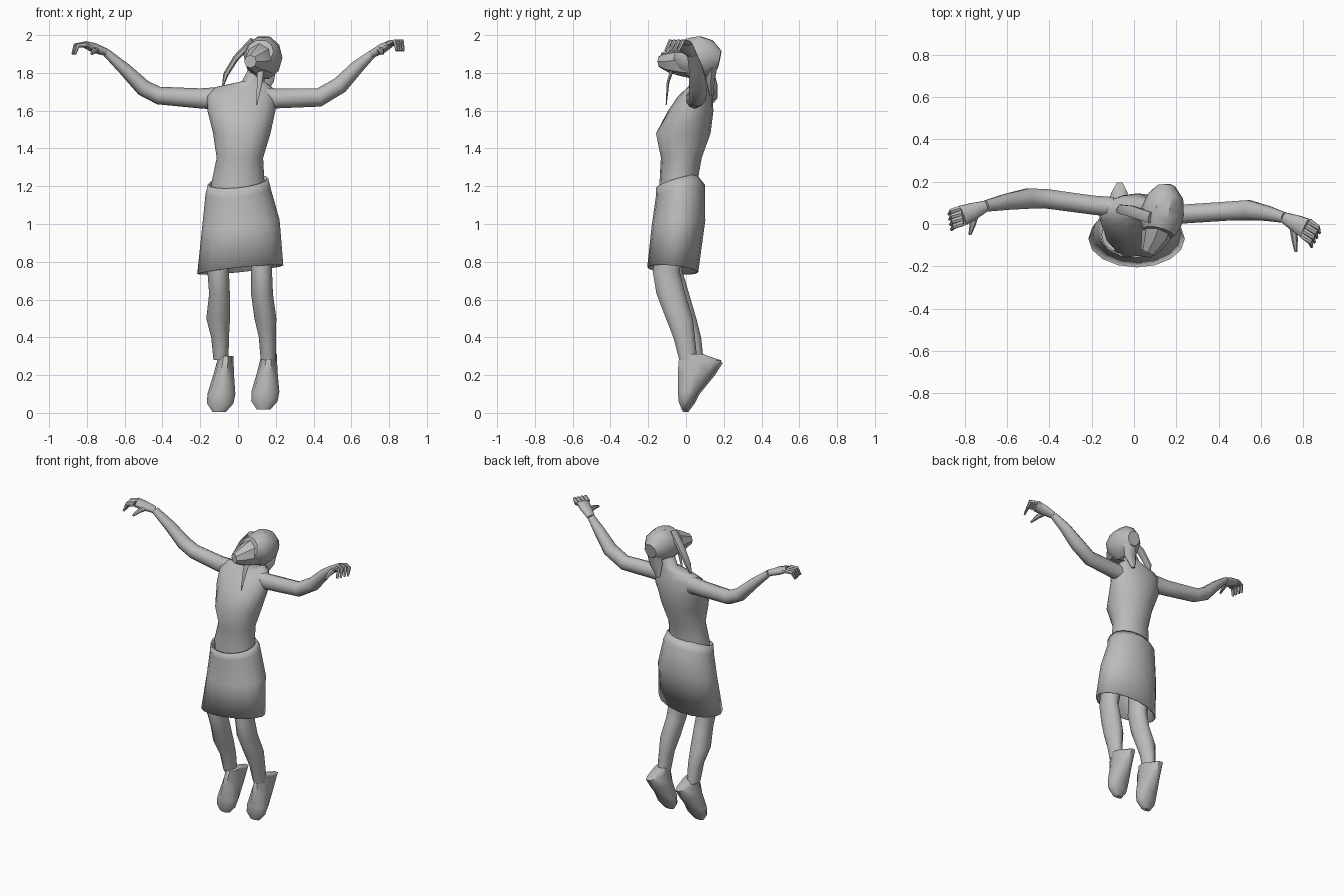
import bpy
import bmesh
from math import sin, cos, pi, radians
from mathutils import Vector

default_cube = bpy.data.objects.get("Cube")
if default_cube:
    bpy.data.objects.remove(default_cube, do_unlink=True)

# One plain grey for the whole figure
grey = bpy.data.materials.new("plain grey")
grey.use_nodes = True
grey.diffuse_color = (.5, .5, .5, 1)
grey.node_tree.nodes["Principled BSDF"].inputs["Base Color"].default_value = grey.diffuse_color

FORWARD = Vector((0, 1, 0))
UP = Vector((0, 0, 1))


def loft(name, rings, sides=10, level=False, reference=FORWARD, caps=True, adjust=None, angle=50):
    """Skin elliptical rings (x, y, z, radius, radius) along their path."""
    mesh_builder = bmesh.new()
    centres = [Vector(ring[:3]) for ring in rings]
    loops = []
    for index, ring in enumerate(rings):
        following = centres[min(index + 1, len(rings) - 1)]
        previous = centres[max(index - 1, 0)]
        tangent = UP if level else (following - previous).normalized()
        across = reference.cross(tangent).normalized()
        outward = tangent.cross(across)
        loop = []
        for step in range(sides):
            turn = 2 * pi * step / sides
            point = centres[index] + across * ring[3] * cos(turn) + outward * ring[4] * sin(turn)
            if adjust:
                point = adjust(point)
            loop.append(mesh_builder.verts.new(point))
        loops.append(loop)
    for lower, upper in zip(loops, loops[1:]):
        for step in range(sides):
            after = (step + 1) % sides
            mesh_builder.faces.new((lower[step], lower[after], upper[after], upper[step]))
    if caps:
        mesh_builder.faces.new(loops[0][::-1])
        mesh_builder.faces.new(loops[-1])
    bmesh.ops.recalc_face_normals(mesh_builder, faces=mesh_builder.faces[:])
    mesh = bpy.data.meshes.new(name)
    mesh_builder.to_mesh(mesh)
    mesh_builder.free()
    mesh.materials.append(grey)
    part = bpy.data.objects.new(name, mesh)
    bpy.context.collection.objects.link(part)
    bpy.ops.object.select_all(action="DESELECT")
    part.select_set(True)
    bpy.context.view_layer.objects.active = part
    bpy.ops.object.shade_smooth_by_angle(angle=radians(angle))
    return part


# Torso and neck, with a soft hollow in the middle of the chest
def hollow_chest(point):
    if abs(point.x - .02) < .02 and point.y < 0 and 1.4 < point.z < 1.55:
        point.y += .02
    return point


loft("torso", [
    (0, -.04, 1.12, .14, .1),
    (0, -.04, 1.22, .14, .1),
    (.01, -.025, 1.35, .123, .108),
    (.02, -.02, 1.48, .152, .15),
    (.018, .025, 1.6, .18, .12),
    (.018, .05, 1.68, .182, .09),
    (.03, .07, 1.725, .15, .06),
    (.08, .075, 1.755, .06, .05),
    (.11, .06, 1.84, .045, .045),
], sides=16, level=True, adjust=hollow_chest)


# Skirt with a slanted waistband and hem, open below
def slant(point):
    tilt = .85 * point.z - .74
    point.z += (point.y + .05) * tilt + .1 * point.x
    return point


skirt = loft("skirt", [
    (0, -.05, 1.225, .16, .11),
    (0, -.03, 1.17, .172, .13),
    (.015, -.04, 1, .205, .142),
    (.012, -.07, .755, .228, .135),
], sides=16, level=True, caps=False, adjust=slant)
shell = skirt.modifiers.new("cloth thickness", "SOLIDIFY")
shell.thickness = .008
shell.offset = -1

# Legs, bent slightly back at the knee
loft("right_leg", [
    (-.1, -.05, 1.05, .075, .08),
    (-.105, -.09, .75, .057, .075),
    (-.098, -.055, .63, .055, .075),
    (-.105, -.01, .5, .063, .068),
    (-.095, .025, .4, .047, .058),
    (-.09, .045, .28, .04, .05),
], level=True)
loft("left_leg", [
    (.12, -.05, 1.05, .075, .08),
    (.125, -.105, .75, .055, .075),
    (.127, -.08, .63, .058, .08),
    (.145, -.035, .5, .058, .075),
    (.155, -.01, .4, .045, .06),
    (.16, .012, .28, .04, .05),
], level=True)


# Feet point down, heels raised behind
def foot(name, toe_x, lean, back, lift):
    profile = [
        (.035, .3, .04, .055),
        (.075, .265, .045, .12),
        (.052, .2, .055, .1),
        (.012, .1, .074, .057),
        (0, .05, .07, .042),
        (-.008, .005, .035, .015),
    ]
    loft(name, [(toe_x + lean * z, y + back, z + lift, width, depth)
                for y, z, width, depth in profile], level=True)


foot("right_foot", -.1, .12, .006, 0)
foot("left_foot", .135, .1, 0, .012)

# Arms, raised from the elbow
loft("right_arm", [
    (-.1, .08, 1.665, .06, .05),
    (-.2, .09, 1.665, .053, .047),
    (-.42, .12, 1.68, .047, .048),
    (-.5, .12, 1.72, .044, .05),
    (-.6, .105, 1.82, .034, .04),
    (-.7, .085, 1.91, .021, .028),
])
loft("left_arm", [
    (.1, .05, 1.665, .06, .05),
    (.2, .045, 1.665, .053, .047),
    (.43, .06, 1.67, .049, .047),
    (.54, .065, 1.735, .045, .05),
    (.63, .05, 1.83, .036, .037),
    (.71, .03, 1.9, .022, .026),
])


# Hands with four drooping fingers and a thumb
def hand(side, wrist, knuckles, spread, bend, droop, thumb_tip):
    wrist, knuckles, spread = Vector(wrist), Vector(knuckles), Vector(spread)
    bend, droop, thumb_tip = Vector(bend), Vector(droop), Vector(thumb_tip)
    palm = wrist.lerp(knuckles, .55)
    loft(side + "_palm", [(*wrist, .021, .027), (*palm, .026, .042), (*knuckles, .019, .05)])
    for number in range(4):
        base = knuckles + spread * (number - 1.5)
        joint = base + bend
        tip = joint + droop
        loft(f"{side}_finger_{number}",
             [(*base, .015, .014), (*joint, .013, .013), (*tip, .007, .008)], sides=6)
    root = wrist.lerp(knuckles, .4)
    middle = root.lerp(thumb_tip, .6) + UP * .008
    loft(side + "_thumb", [(*root, .02, .02), (*middle, .015, .015), (*thumb_tip, .007, .007)],
         sides=6, reference=UP)


hand("right", (-.7, .085, 1.91), (-.81, .04, 1.95), (-.004, .024, 0),
     (-.045, -.015, -.005), (-.014, -.015, -.045), (-.775, -.05, 1.9))
hand("left", (.71, .03, 1.9), (.81, -.02, 1.955), (.012, .022, 0),
     (.04, -.03, .012), (.008, -.025, -.05), (.765, -.13, 1.9))

# Head: a cap of hair with the narrower face emerging from it
loft("hair_cap", [
    (.15, .178, 1.87, .045, .05),
    (.148, .13, 1.88, .085, .098),
    (.135, .06, 1.88, .102, .12),
    (.125, 0, 1.895, .098, .1),
    (.115, -.04, 1.91, .075, .07),
], sides=10, reference=UP, angle=35)
loft("face", [
    (.125, .02, 1.87, .085, .1),
    (.105, -.05, 1.865, .072, .078),
    (.085, -.095, 1.86, .055, .058),
    (.065, -.135, 1.86, .036, .034),
], sides=8, reference=UP, angle=35)

# Loose locks of hair
loft("side_lock", [
    (.08, .03, 1.97, .02, .03),
    (-.01, .06, 1.88, .016, .03),
    (-.065, .07, 1.79, .014, .025),
    (-.083, .06, 1.72, .003, .006),
], sides=6)
loft("front_lock", [
    (.12, -.07, 1.83, .02, .012),
    (.115, -.095, 1.75, .014, .008),
    (.098, -.105, 1.63, .003, .003),
], sides=6)
loft("back_lock", [
    (.15, .14, 1.86, .06, .035),
    (.14, .13, 1.76, .05, .025),
    (.12, .135, 1.68, .015, .01),
], sides=6)
